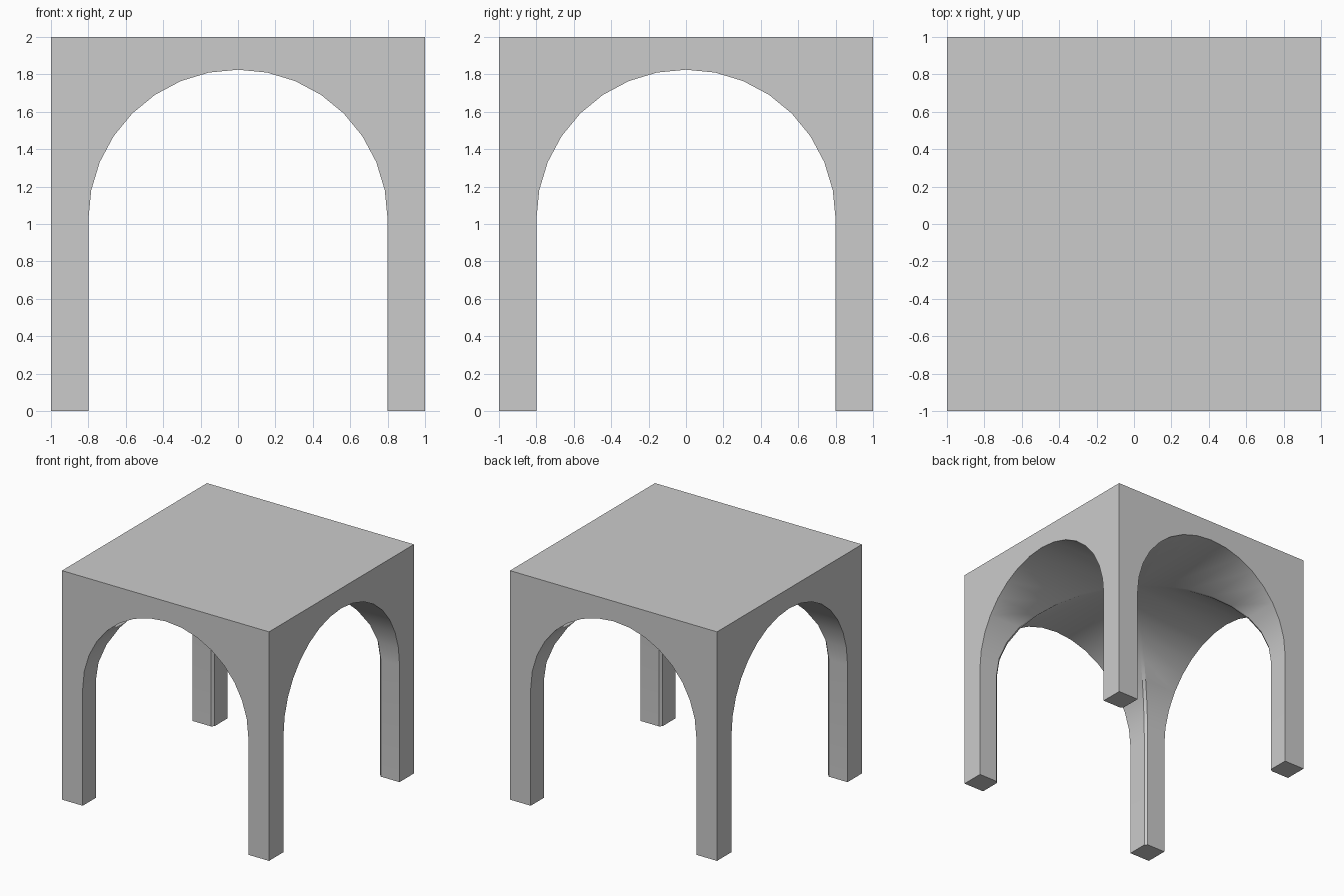
import bpy, bmesh
from math import sin, cos, pi, radians

if "Cube" in bpy.data.objects:
    bpy.data.objects.remove(bpy.data.objects["Cube"])

R, SPRING, TOP, HALF, CHAMFER = 0.8, 1.025, 2.0, 1.0, 0.02

# Half arch profile: leg foot, then a quarter of a 32-sided circle to the crown
arch = [(R, 0.0)]
for i in range(9):
    a = i * pi / 16
    p = 0.0 if i == 8 else R * cos(a)
    arch.append((p, SPRING + R * sin(a)))

bm = bmesh.new()


def face(points, sx, sy):
    unique = []
    for q in points:
        if q not in unique:
            unique.append(q)
    if len(unique) > 2:
        bm.faces.new([bm.verts.new((x * sx, y * sy, z)) for x, y, z in unique])


def quarter(sx, sy):
    # Groin vault soffit with a slim chamfer along the groin and leg corner
    for (p0, z0), (p1, z1) in zip(arch, arch[1:]):
        w0, w1 = min(CHAMFER, p0 * 0.1), min(CHAMFER, p1 * 0.1)
        face([(HALF, p0, z0), (HALF, p1, z1), (p1 + w1, p1, z1), (p0 + w0, p0, z0)], sx, sy)
        face([(p0, HALF, z0), (p1, HALF, z1), (p1, p1 + w1, z1), (p0, p0 + w0, z0)], sx, sy)
        face([(p0 + w0, p0, z0), (p1 + w1, p1, z1), (p1, p1 + w1, z1), (p0, p0 + w0, z0)], sx, sy)
    # Outer walls
    face([(HALF, HALF, 0), (HALF, HALF, TOP), (HALF, 0, TOP)]
         + [(HALF, p, z) for p, z in reversed(arch)], sx, sy)
    face([(HALF, HALF, 0), (HALF, HALF, TOP), (0, HALF, TOP)]
         + [(p, HALF, z) for p, z in reversed(arch)], sx, sy)
    # Roof and foot
    face([(0, 0, TOP), (HALF, 0, TOP), (HALF, HALF, TOP), (0, HALF, TOP)], sx, sy)
    face([(HALF, HALF, 0), (HALF, R, 0), (R + CHAMFER, R, 0),
          (R, R + CHAMFER, 0), (R, HALF, 0)], sx, sy)


for sx in (1, -1):
    for sy in (1, -1):
        quarter(sx, sy)

bmesh.ops.remove_doubles(bm, verts=bm.verts, dist=1e-4)
bmesh.ops.recalc_face_normals(bm, faces=bm.faces)

mesh = bpy.data.meshes.new("vaulted_canopy")
bm.to_mesh(mesh)
bm.free()
canopy = bpy.data.objects.new("vaulted_canopy", mesh)
bpy.context.collection.objects.link(canopy)
bpy.context.view_layer.objects.active = canopy
canopy.select_set(True)
bpy.ops.object.shade_smooth_by_angle(angle=radians(30))
